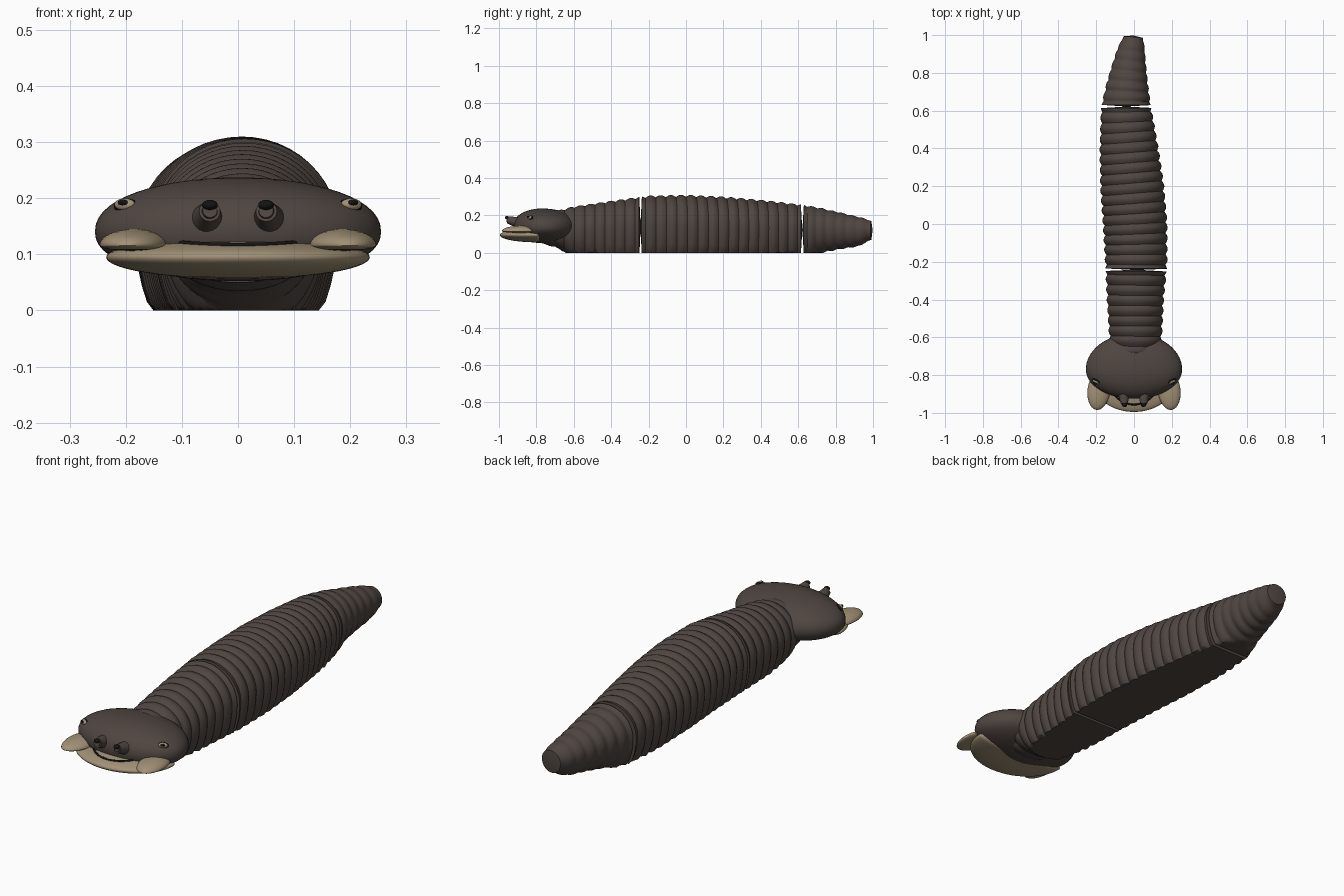
import bpy, bmesh, math
from mathutils import Vector, Matrix

cube = bpy.data.objects.get("Cube")
if cube:
    bpy.data.objects.remove(cube, do_unlink=True)


def material(name, color):
    mat = bpy.data.materials.new(name)
    mat.use_nodes = True
    mat.diffuse_color = (*color, 1)
    mat.node_tree.nodes["Principled BSDF"].inputs["Base Color"].default_value = (*color, 1)
    return mat


BROWN = material("dark brown skin", (0.078, 0.06, 0.052))
TAN = material("pale tan lips", (0.36, 0.285, 0.18))
BLACK = material("black", (0.007, 0.007, 0.007))


def finish(name, bm, mat, angle=50):
    bmesh.ops.recalc_face_normals(bm, faces=bm.faces)
    mesh = bpy.data.meshes.new(name)
    bm.to_mesh(mesh)
    bm.free()
    mesh.materials.append(mat)
    ob = bpy.data.objects.new(name, mesh)
    bpy.context.collection.objects.link(ob)
    bpy.ops.object.select_all(action="DESELECT")
    ob.select_set(True)
    bpy.context.view_layer.objects.active = ob
    bpy.ops.object.shade_smooth_by_angle(angle=math.radians(angle))
    return ob


def ellipsoid(name, center, front, rear, side, up, down, mat, power=1.0, turn=None, seg=40):
    """Ellipsoid with separate front, rear, upper and lower radii."""
    bm = bmesh.new()
    bmesh.ops.create_uvsphere(bm, u_segments=seg, v_segments=seg // 2, radius=1)
    for v in bm.verts:
        x, y, z = v.co
        z = math.copysign(abs(z) ** power, z)
        v.co = (x * side, y * (front if y < 0 else rear), z * (up if z > 0 else down))
        if turn:
            v.co = turn @ v.co
        v.co += Vector(center)
    return finish(name, bm, mat)


# Body stations: y, centre x, half width, top, underside before flattening
STATIONS = [
    (-.77, 0, .11, .2, .05), (-.68, .005, .125, .225, .025), (-.6, .008, .137, .245, -.04),
    (-.4, .007, .148, .275, -.1), (-.2, .012, .162, .302, -.11), (0, .006, .167, .306, -.11),
    (.2, -.01, .165, .297, -.11), (.4, -.027, .152, .28, -.1), (.62, -.042, .13, .255, -.06),
    (.72, -.036, .112, .238, 0), (.82, -.027, .092, .215, .02), (.92, -.015, .072, .192, .035),
    (.97, -.007, .058, .178, .06), (1, -.003, .045, .165, .075),
]
RIB = 0.054
SIDES = 48


def station(y):
    y = min(max(y, STATIONS[0][0]), STATIONS[-1][0])
    for a, b in zip(STATIONS, STATIONS[1:]):
        if y <= b[0]:
            t = (y - a[0]) / (b[0] - a[0])
            return [p + (q - p) * t for p, q in zip(a[1:], b[1:])]


def section(y):
    """Rounded ring with a flat underside, square to the bending spine."""
    cx, w, top, under = station(y)
    lean = (station(y + .12)[0] - station(y - .12)[0]) / .24
    swell = 1 + .07 * (abs(math.sin(math.pi * y / RIB)) - .6)
    zc = top - w * .95
    ring = []
    for i in range(SIDES):
        a = math.tau * i / SIDES
        x, s = w * swell * math.cos(a), math.sin(a) * swell
        z = zc + s * (w * .95 if s > 0 else zc - under)
        ring.append(Vector((cx + x, y - lean * x, max(z, 0))))
    return ring


def body_part(name, start, end):
    bm = bmesh.new()
    steps = round((end - start) / RIB * 8)
    rings = [[bm.verts.new(p) for p in section(start + (end - start) * i / steps)]
             for i in range(steps + 1)]
    for a, b in zip(rings, rings[1:]):
        for i in range(SIDES):
            j = (i + 1) % SIDES
            bm.faces.new((a[i], a[j], b[j], b[i]))
    # Slightly bulging end caps
    for ring, out in ((rings[0], -.008), (rings[-1], .008)):
        mid = sum((v.co for v in ring), Vector()) / SIDES
        tip = bm.verts.new(mid + Vector((0, out, 0)))
        for i in range(SIDES):
            bm.faces.new((ring[i], ring[(i + 1) % SIDES], tip))
    return finish(name, bm, BROWN, 35)


body_part("front_body", -.77, -.25)
body_part("middle_body", -.236, .614)
body_part("tail", .63, .99)

# Head and jaw
ellipsoid("head", (0, -.77, .14), .155, .19, .255, .097, .088, BROWN, power=.9, seg=56)
JAW = Vector((0, -.8, .095))
ellipsoid("lower_jaw", JAW, .195, .04, .235, .035, .039, TAN, seg=56)

# Dark mouth line following the jaw surface
curve = bpy.data.curves.new("mouth_line", "CURVE")
curve.dimensions = "3D"
curve.bevel_depth = .0045
spline = curve.splines.new("POLY")
spline.points.add(16)
for i, p in enumerate(spline.points):
    x = -.13 + .26 * i / 16
    z = .116 + .4 * x * x
    r = 1 - (x / .235) ** 2 - ((z - JAW.z) / .035) ** 2
    p.co = (x, JAW.y - .195 * math.sqrt(max(r, 0)), z, 1)
curve.materials.append(BLACK)
bpy.context.collection.objects.link(bpy.data.objects.new("mouth_line", curve))

for side, label in ((1, "left"), (-1, "right")):
    # Fleshy lip flap
    ellipsoid(label + "_lip", (side * .186, -.88, .116), .105, .1, .06, .029, .01, TAN,
              turn=Matrix.Rotation(side * .12, 3, "Z"))

    # Nostril stub with a dark opening
    base, tip = Vector((side * .058, -.875, .155)), Vector((side * .05, -.957, .178))
    axis = (tip - base).to_track_quat("Z", "Y").to_matrix().to_4x4()
    bm = bmesh.new()
    bmesh.ops.create_cone(bm, cap_ends=True, segments=20, radius1=.034, radius2=.018,
                          depth=(tip - base).length,
                          matrix=Matrix.Translation((base + tip) / 2) @ axis)
    bmesh.ops.bevel(bm, geom=[e for e in bm.edges if len(e.link_faces) == 2
                              and e.calc_face_angle() > 1],
                    offset=.005, segments=2, affect="EDGES")
    finish(label + "_nostril", bm, BROWN)
    ellipsoid(label + "_nostril_opening", tip + Vector((0, 0, .01)), .012, .012, .014,
              .009, .009, BLACK, seg=16)

    # Eye: dark rim, pale ball, dark pupil
    spot = Vector((side * .2, -.832, .187))
    out = Vector((side * .35, -.7, .35)).normalized()
    turn = out.to_track_quat("Z", "Y").to_matrix()
    for part, size, push, mat in (("eye_rim", .024, 0, BLACK), ("eye", .02, .005, TAN),
                                  ("pupil", .01, .011, BLACK)):
        ellipsoid(f"{label}_{part}", spot + out * push, size * .55, size * .55, size,
                  .009, .009, mat, turn=turn, seg=20)
